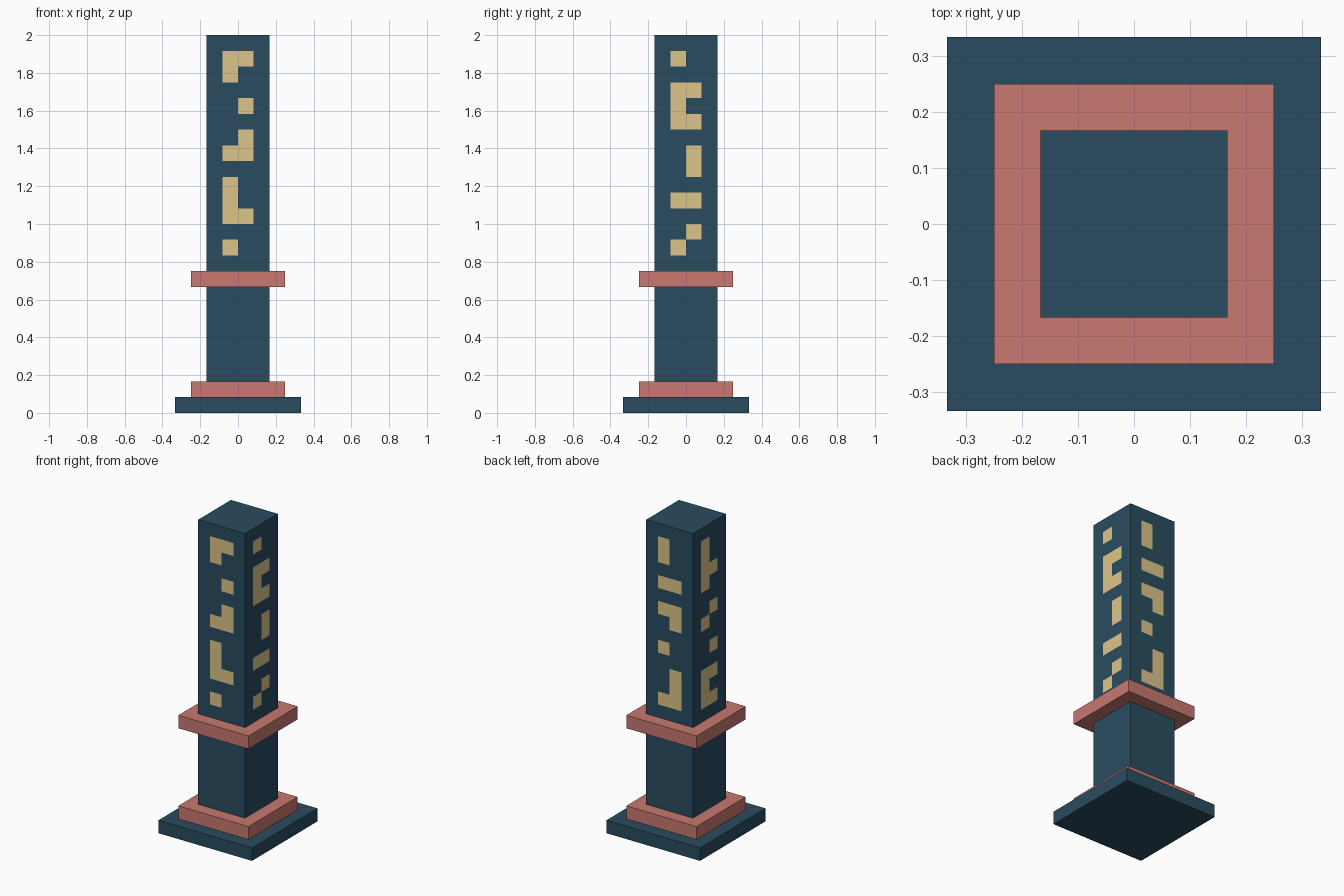
import bpy, bmesh
from mathutils import Matrix, Vector
from math import pi

if "Cube" in bpy.data.objects:
    bpy.data.objects.remove(bpy.data.objects["Cube"])

U = 1 / 12  # one block


def material(name, rgb):
    m = bpy.data.materials.new(name)
    m.diffuse_color = (*rgb, 1)
    m.use_nodes = True
    m.node_tree.nodes["Principled BSDF"].inputs["Base Color"].default_value = m.diffuse_color
    return m


NAVY = material("navy", (0.023, 0.072, 0.117))
CORAL = material("coral", (0.58, 0.19, 0.16))
SAND = material("sand", (0.73, 0.56, 0.25))


def finish(bm, name, mats):
    mesh = bpy.data.meshes.new(name)
    bm.to_mesh(mesh)
    bm.free()
    for m in mats:
        mesh.materials.append(m)
    obj = bpy.data.objects.new(name, mesh)
    bpy.context.collection.objects.link(obj)
    return obj


def slab(name, half, z, mat):
    """Square slab one block thick, sizes in blocks."""
    bm = bmesh.new()
    bmesh.ops.create_cube(bm, size=1)
    bmesh.ops.scale(bm, vec=(2 * half * U, 2 * half * U, U), verts=bm.verts)
    bmesh.ops.translate(bm, vec=(0, 0, (z + 0.5) * U), verts=bm.verts)
    return finish(bm, name, [mat])


# Stepped base and collar
slab("base_plinth", 4, 0, NAVY)
slab("base_step", 3, 1, CORAL)
slab("collar", 3, 8, CORAL)

# Inlay patterns seen from outside, two blocks wide, listed from the top down
FRONT = "## #. .. .# .. .# ## .. #. #. ## .. #."
RIGHT = "#. .. ## #. ## .. .# .# .. ## .. .# #."
BACK = "#. #. .. ## .. ## .# .. #. .. .# .# ##"
LEFT = "#. #. ## #. .. .# #. .. .# .. ## #. ##"
BOTTOM, TOP, INLAY_TOP = 2, 24, 22

# Shaft: four block-grid sides, with flush inlays set by face material
bm = bmesh.new()
for side, pattern in enumerate((FRONT, RIGHT, BACK, LEFT)):
    turn = Matrix.Rotation(side * pi / 2, 3, 'Z')
    inlay = {(col - 1, INLAY_TOP - row)
             for row, cells in enumerate(pattern.split())
             for col, c in enumerate(cells) if c == "#"}
    for z in range(BOTTOM, TOP):
        for x in range(-2, 2):
            corners = ((x, z), (x + 1, z), (x + 1, z + 1), (x, z + 1))
            face = bm.faces.new([bm.verts.new(turn @ Vector((a, -2, b)) * U)
                                 for a, b in corners])
            face.material_index = int((x, z) in inlay)
bmesh.ops.remove_doubles(bm, verts=bm.verts, dist=0.001)
bmesh.ops.holes_fill(bm, edges=[e for e in bm.edges if e.is_boundary], sides=0)
bmesh.ops.recalc_face_normals(bm, faces=bm.faces)
finish(bm, "shaft", [NAVY, SAND])
